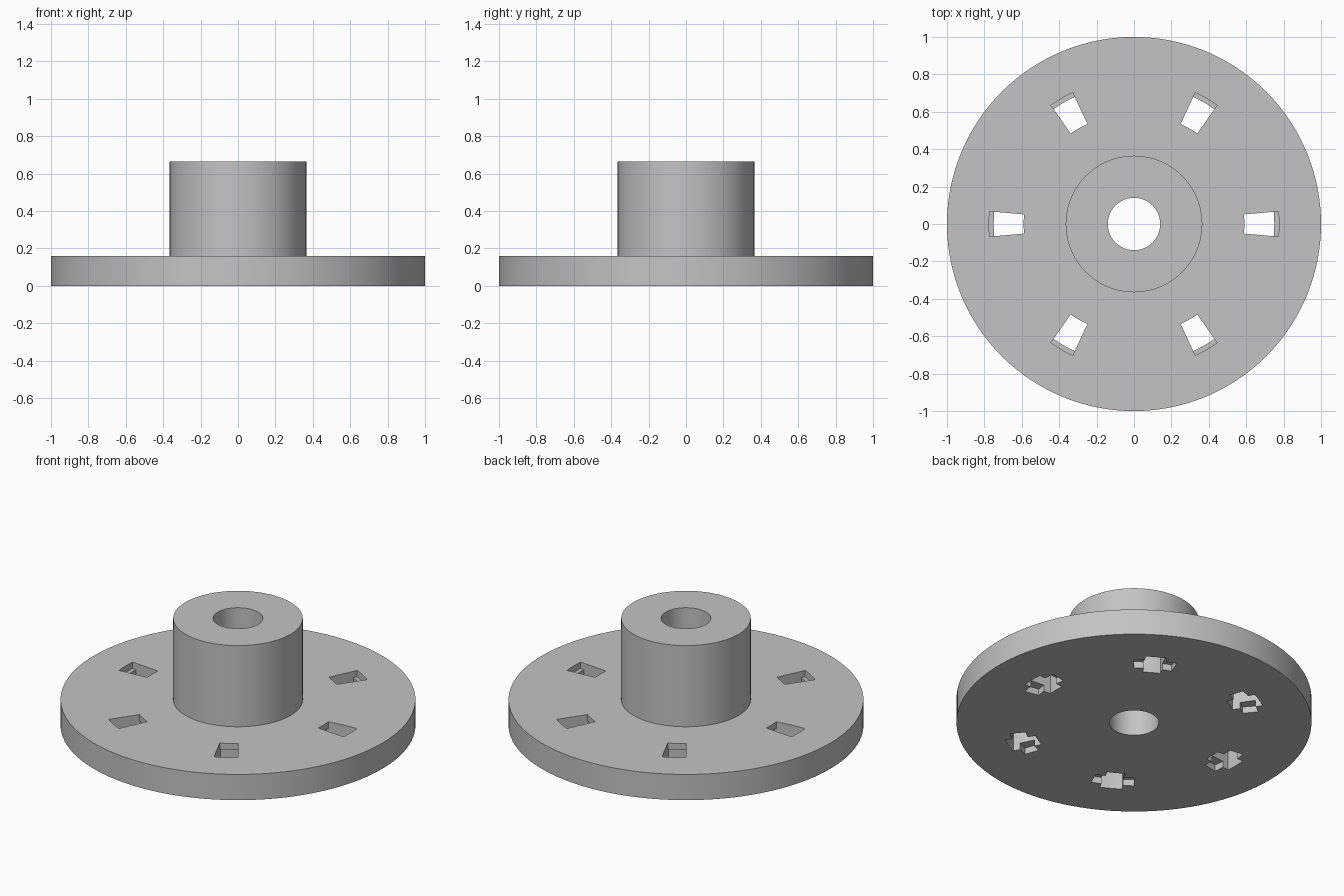
import bpy
import bmesh
from math import cos, sin, radians, tau

if "Cube" in bpy.data.objects:
    bpy.data.objects.remove(bpy.data.objects["Cube"], do_unlink=True)

FLANGE_R, FLANGE_H = 1.0, 0.16
HUB_R, HUB_TOP, BORE_R = 0.365, 0.665, 0.14
SEGMENTS = 128
STEP = 0.12

grey = bpy.data.materials.new("plain grey")
grey.use_nodes = True
colour = (0.55, 0.55, 0.55, 1)
grey.diffuse_color = colour
grey.node_tree.nodes["Principled BSDF"].inputs["Base Color"].default_value = colour


def make_object(name, bm):
    bmesh.ops.recalc_face_normals(bm, faces=bm.faces)
    mesh = bpy.data.meshes.new(name)
    bm.to_mesh(mesh)
    bm.free()
    mesh.materials.append(grey)
    obj = bpy.data.objects.new(name, mesh)
    bpy.context.collection.objects.link(obj)
    return obj


def lathe(name, profile):
    """Revolve a closed (radius, height) profile around z."""
    bm = bmesh.new()
    rings = []
    for i in range(SEGMENTS):
        a = tau * i / SEGMENTS
        rings.append([bm.verts.new((r * cos(a), r * sin(a), z)) for r, z in profile])
    n = len(profile)
    for i, ring in enumerate(rings):
        following = rings[(i + 1) % SEGMENTS]
        for j in range(n):
            k = (j + 1) % n
            bm.faces.new((ring[j], following[j], following[k], ring[k]))
    return make_object(name, bm)


def sector_cutter(name, r_in, r_out, half_angle, z_low, z_high, steps=6):
    """Six curved blocks spaced evenly around z."""
    bm = bmesh.new()
    for hole in range(6):
        angles = [radians(60 * hole + half_angle * (2 * i / steps - 1))
                  for i in range(steps + 1)]
        outline = [(r_out * cos(a), r_out * sin(a)) for a in angles]
        outline += [(r_in * cos(a), r_in * sin(a)) for a in reversed(angles)]
        base = bm.faces.new([bm.verts.new((x, y, z_low)) for x, y in outline])
        top = bmesh.ops.extrude_face_region(bm, geom=[base])["geom"]
        bmesh.ops.translate(bm, vec=(0, 0, z_high - z_low),
                            verts=[v for v in top if isinstance(v, bmesh.types.BMVert)])
    cutter = make_object(name, bm)
    cutter.hide_render = True
    return cutter


# Flange and hub with a through bore
body = lathe("flanged_hub", [
    (BORE_R, 0), (FLANGE_R, 0), (FLANGE_R, FLANGE_H),
    (HUB_R, FLANGE_H), (HUB_R, HUB_TOP), (BORE_R, HUB_TOP),
])

# Stepped slots, with side pockets on the underside
cutters = [
    sector_cutter("lower_slots", 0.575, 0.75, 5, -0.1, STEP),
    sector_cutter("upper_slots", 0.59, 0.775, 5, STEP, 0.3),
    sector_cutter("side_pockets", 0.62, 0.71, 10, -0.1, 0.04),
]
bpy.context.view_layer.objects.active = body
body.select_set(True)
for cutter in cutters:
    mod = body.modifiers.new(cutter.name, 'BOOLEAN')
    mod.operation = 'DIFFERENCE'
    mod.solver = 'EXACT'
    mod.object = cutter
    bpy.ops.object.modifier_apply(modifier=mod.name)
    bpy.data.objects.remove(cutter, do_unlink=True)

bpy.ops.object.shade_smooth_by_angle(angle=radians(30))
